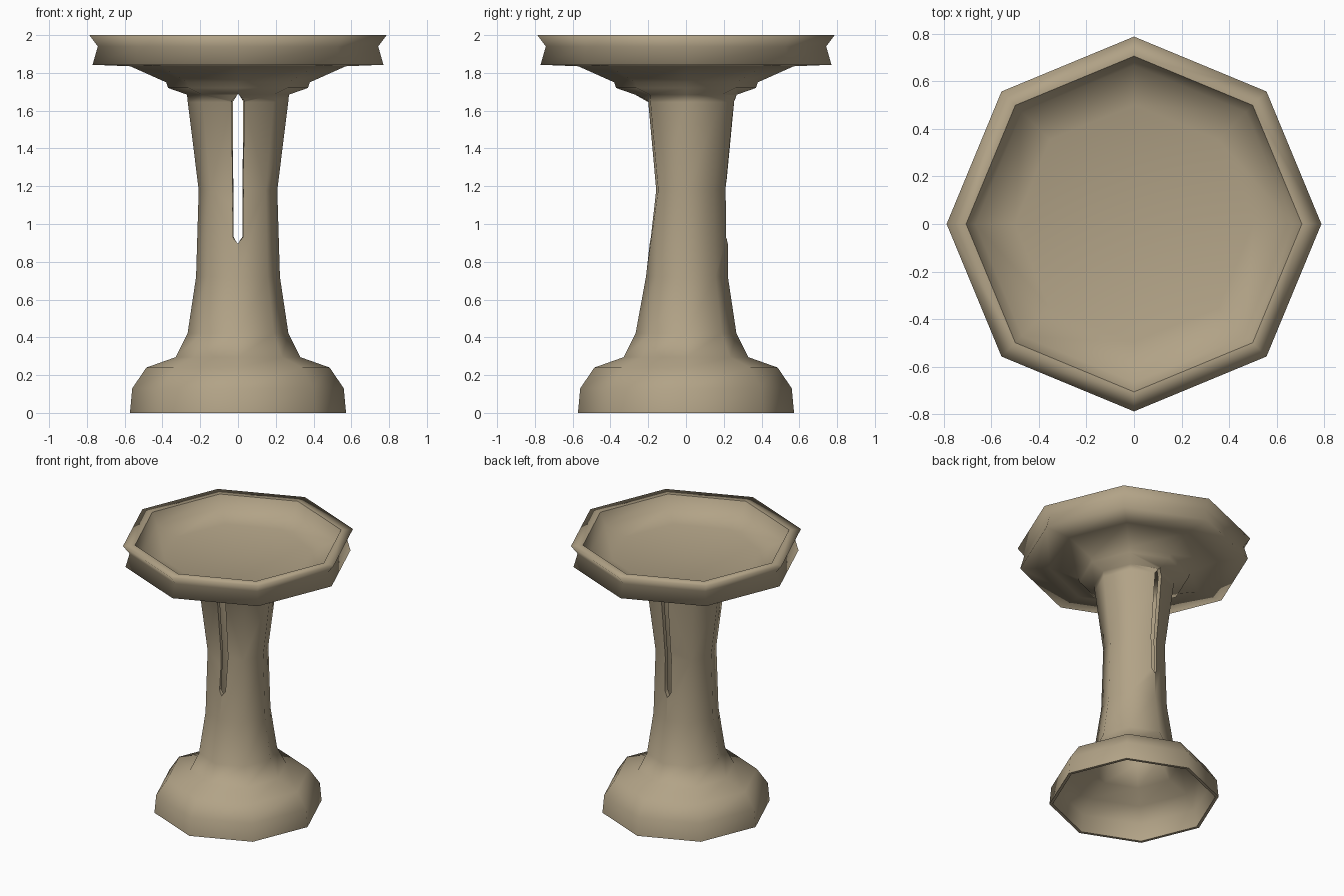
import bpy, bmesh, math

cube = bpy.data.objects.get("Cube")
if cube:
    bpy.data.objects.remove(cube, do_unlink=True)

SIDES = 8
LIP = 0.705          # inner edge of the bowl rim
BACK, FRONT = 2, 6   # indices of the corners facing +y and -y

stone = bpy.data.materials.new("sand_stone")
stone.use_nodes = True
colour = (0.445, 0.366, 0.242, 1)
stone.diffuse_color = colour
stone.node_tree.nodes["Principled BSDF"].inputs["Base Color"].default_value = colour


def make_object(name, bm):
    bmesh.ops.recalc_face_normals(bm, faces=bm.faces)
    mesh = bpy.data.meshes.new(name)
    bm.to_mesh(mesh)
    bm.free()
    mesh.materials.append(stone)
    obj = bpy.data.objects.new(name, mesh)
    bpy.context.collection.objects.link(obj)
    return obj


def lathe(name, profile, corner_scale):
    """Eight-sided closed turning; corner_scale maps (corner, height) to a radius factor."""
    bm = bmesh.new()
    rings = []
    for r, z in profile:
        if r == 0:
            rings.append([bm.verts.new((0, 0, z))] * SIDES)
            continue
        ring = []
        for i in range(SIDES):
            a = math.tau * i / SIDES
            rad = r * corner_scale.get((i, z), 1)
            ring.append(bm.verts.new((rad * math.cos(a), rad * math.sin(a), z)))
        rings.append(ring)
    for low, high in zip(rings, rings[1:]):
        for i in range(SIDES):
            j = (i + 1) % SIDES
            corners = list(dict.fromkeys((low[i], low[j], high[j], high[i])))
            bm.faces.new(corners)
    return make_object(name, bm)


# Pedestal: hollow column and foot, waisted outside, flared underside, notched rim, dished top
tube_hollow = [(0, 1.7), (0.24, 1.69), (0.23, 1.645), (0.178, 1.18), (0.19, 0.72), (0.235, 0.42)]
foot_hollow = [(0.31, 0.275), (0.46, 0.22), (0.535, 0.125), (0.55, 0)]
foot = [(0.572, 0), (0.56, 0.13), (0.485, 0.24), (0.33, 0.295)]
column = [(0.267, 0.42), (0.222, 0.72), (0.208, 1.18), (0.266, 1.645), (0.27, 1.685)]
underside = [(0.37, 1.72), (0.38, 1.75), (0.57, 1.835)]
rim = [(0.77, 1.843), (0.742, 1.94), (0.787, 2), (LIP, 2)]
dish = [(0.665, 1.915), (0.5, 1.87), (0, 1.85)]
pedestal = lathe("pedestal_bowl",
                 tube_hollow + foot_hollow + foot + column + underside + rim + dish,
                 {(FRONT, 0.72): 0.955, (FRONT, 1.18): 0.77, (FRONT, 1.645): 0.76,
                  (BACK, 1.18): 1.06})

# Pointed slot through both walls, a little narrower at the back
outline = [(0, 0.895), (0.03, 0.93), (0.037, 1.65), (0, 1.69), (-0.037, 1.65), (-0.03, 0.93)]
bm = bmesh.new()
face = bm.faces.new([bm.verts.new((x, -0.5, z)) for x, z in outline])
extruded = bmesh.ops.extrude_face_region(bm, geom=[face])["geom"]
for v in extruded:
    if isinstance(v, bmesh.types.BMVert):
        v.co.x *= 0.65
        v.co.y = 0.5
cutter = make_object("slot_cutter", bm)
cutter.hide_render = True

cut = pedestal.modifiers.new("slot", 'BOOLEAN')
cut.operation = 'DIFFERENCE'
cut.solver = 'EXACT'
cut.object = cutter
bpy.context.view_layer.objects.active = pedestal
bpy.ops.object.modifier_apply(modifier=cut.name)
bpy.data.objects.remove(cutter, do_unlink=True)

# Smooth shading, kept crisp at the bowl lip, the foot edge and the slot
bm = bmesh.new()
bm.from_mesh(pedestal.data)
for f in bm.faces:
    f.smooth = True
for e in bm.edges:
    ends = [v.co for v in e.verts]
    on_lip = all(c.z > 1.99 and c.xy.length < LIP + 0.01 for c in ends)
    on_foot = all(c.z < 0.01 for c in ends)
    on_slot = all(abs(c.x) < 0.04 and 0.88 < c.z < 1.7 for c in ends)
    crease = e.calc_face_angle(0) > math.radians(35)
    e.smooth = not (on_lip or on_foot or (on_slot and crease))
bm.to_mesh(pedestal.data)
bm.free()
